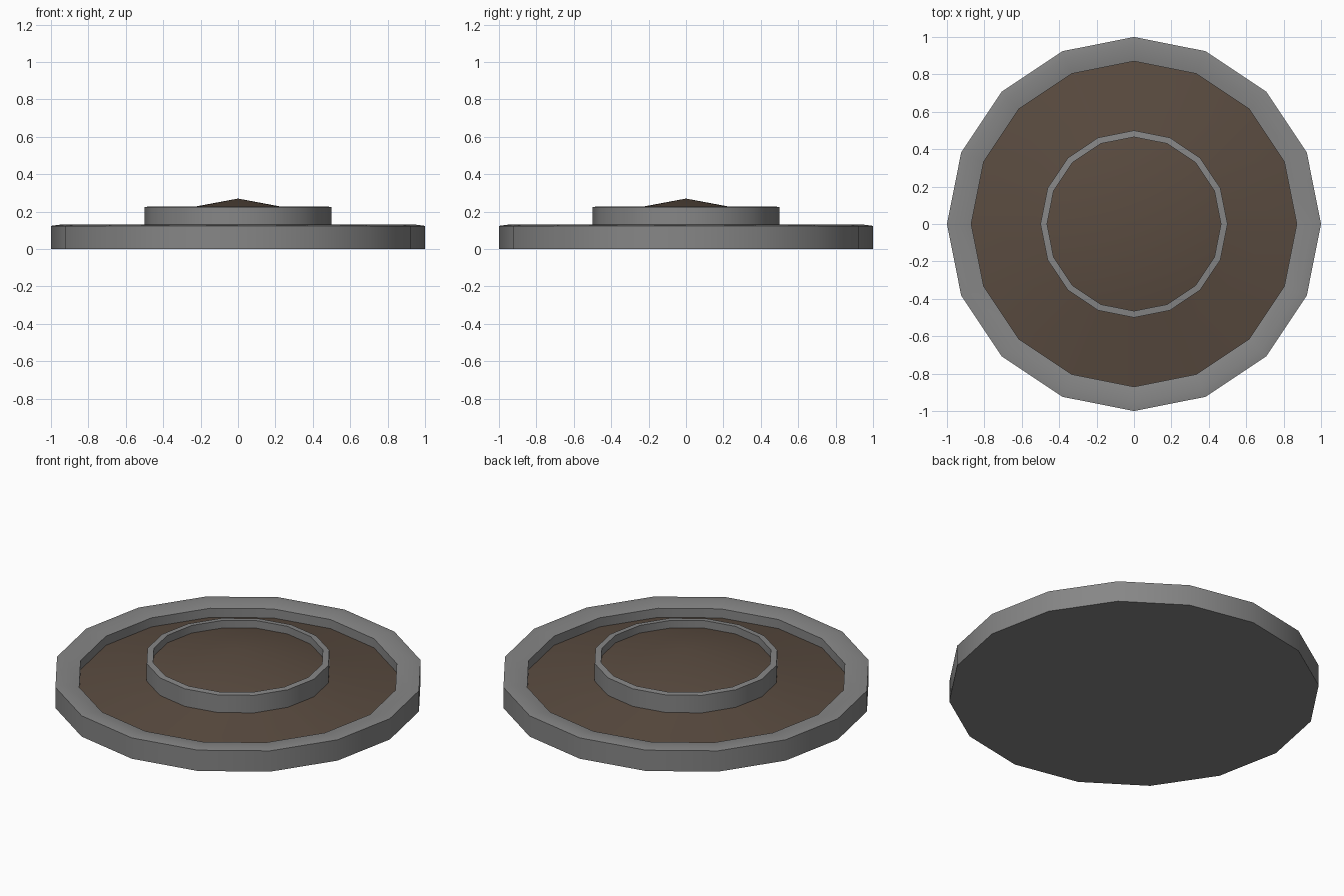
import bpy
import bmesh
import math

cube = bpy.data.objects.get("Cube")
if cube:
    bpy.data.objects.remove(cube, do_unlink=True)

SIDES = 16


def make_material(name, color):
    mat = bpy.data.materials.new(name)
    mat.use_nodes = True
    mat.diffuse_color = color
    mat.node_tree.nodes["Principled BSDF"].inputs["Base Color"].default_value = color
    return mat


def lathe(name, profile, mat):
    """Spin (radius, height) points about z; a zero radius closes to one point."""
    bm = bmesh.new()
    rings = []
    for r, z in profile:
        if r == 0:
            rings.append([bm.verts.new((0, 0, z))] * SIDES)
        else:
            angles = [math.tau * i / SIDES for i in range(SIDES)]
            rings.append([bm.verts.new((r * math.cos(a), r * math.sin(a), z)) for a in angles])
    for low, high in zip(rings, rings[1:]):
        for i in range(SIDES):
            j = (i + 1) % SIDES
            corners = dict.fromkeys((low[i], low[j], high[j], high[i]))
            bm.faces.new(list(corners))
    mesh = bpy.data.meshes.new(name)
    bm.to_mesh(mesh)
    bm.free()
    mesh.materials.append(mat)
    obj = bpy.data.objects.new(name, mesh)
    bpy.context.collection.objects.link(obj)
    bpy.ops.object.select_all(action="DESELECT")
    obj.select_set(True)
    bpy.context.view_layer.objects.active = obj
    bpy.ops.object.shade_smooth_by_angle(angle=math.radians(30))
    return obj


stone = make_material("grey stone", (0.24, 0.24, 0.24, 1))
soil = make_material("brown soil", (0.102, 0.071, 0.051, 1))

# Wide lower planter: closed base, outer wall, rim sloping inwards, inner wall
lathe("lower_planter", [(0, 0), (1, 0), (1, 0.124), (0.955, 0.13),
                        (0.87, 0.114), (0.87, 0.05)], stone)

# Gently mounded soil bed around the upper ring
lathe("lower_soil", [(0.87, 0.06), (0.49, 0.122)], soil)

# Raised ring in the middle
lathe("upper_planter", [(0.5, 0.1), (0.5, 0.225), (0.465, 0.228), (0.465, 0.17)], stone)

# Soil mound inside the raised ring
lathe("upper_soil", [(0.465, 0.183), (0, 0.27)], soil)
